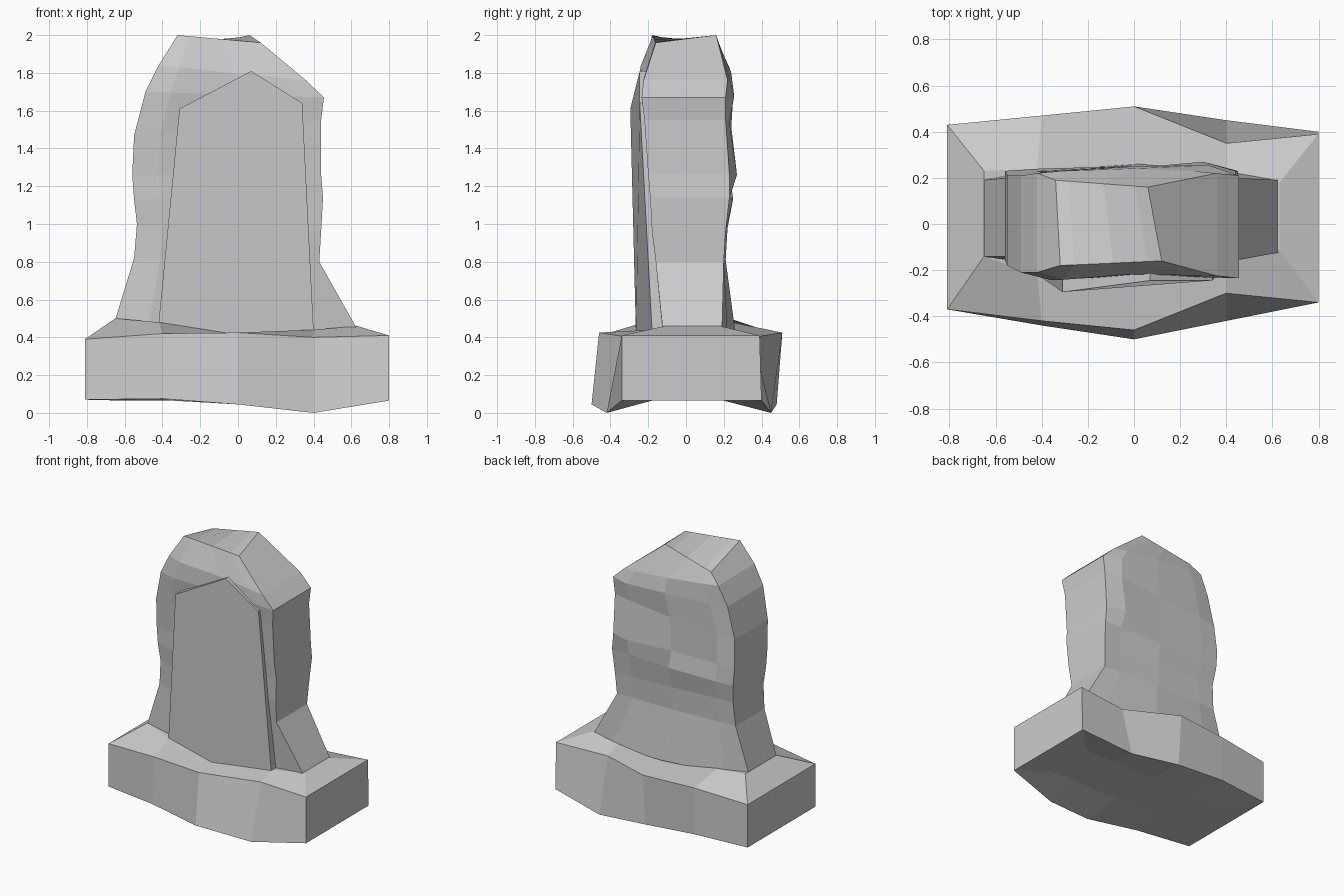
import bpy
import bmesh

if "Cube" in bpy.data.objects:
    bpy.data.objects.remove(bpy.data.objects["Cube"], do_unlink=True)

# Weathered grey stone
stone = bpy.data.materials.new("grey stone")
stone.use_nodes = True
colour = (0.6, 0.6, 0.6, 1)
stone.diffuse_color = colour
stone.node_tree.nodes["Principled BSDF"].inputs["Base Color"].default_value = colour


def finish(bm, name):
    """Turn a bmesh into a flat shaded stone object."""
    bmesh.ops.recalc_face_normals(bm, faces=bm.faces)
    mesh = bpy.data.meshes.new(name)
    bm.to_mesh(mesh)
    bm.free()
    mesh.materials.append(stone)
    part = bpy.data.objects.new(name, mesh)
    bpy.context.collection.objects.link(part)
    return part


def strip(bm, lower, upper):
    """Bridge two closed rings that have the same number of vertices."""
    for i in range(len(lower)):
        j = (i + 1) % len(lower)
        bm.faces.new((lower[i], lower[j], upper[j], upper[i]))


def loft(name, rings):
    """Skin a stack of closed rings, capping the first and the last."""
    bm = bmesh.new()
    loops = [[bm.verts.new(point) for point in ring] for ring in rings]
    for lower, upper in zip(loops, loops[1:]):
        strip(bm, lower, upper)
    # Caps run across the stone from front to back
    for loop in (loops[0], loops[-1]):
        last = len(loop) - 1
        for i in range(len(loop) // 2 - 1):
            bm.faces.new((loop[i], loop[i + 1], loop[last - i - 1], loop[last - i]))
    return finish(bm, name)


def ring(xs, front, back, zs):
    """Closed ring: front points left to right, then back points returning."""
    return list(zip(xs, front, zs)) + list(zip(xs, back, zs))[::-1]


def mix(a, b, t):
    return a + (b - a) * t


# Plinth: an irregular block with a hollowed underside and a raised, sloping top
columns = (-0.81, -0.4, 0, 0.4, 0.8)
plinth_rings = [
    ring((-0.6, -0.35, 0, 0.35, 0.6), [-0.18] * 5, [0.2] * 5, [0.065] * 5),
    ring(columns, (-0.37, -0.44, -0.5, -0.42, -0.34), (0.43, 0.47, 0.48, 0.45, 0.4),
         (0.07, 0.075, 0.045, 0, 0.065)),
    ring(columns, (-0.37, -0.42, -0.46, -0.3, -0.34), (0.43, 0.47, 0.51, 0.35, 0.39),
         (0.39, 0.42, 0.425, 0.4, 0.41)),
    ring((-0.65, -0.42, -0.03, 0.4, 0.63), (-0.14, -0.22, -0.26, -0.17, -0.11),
         (0.23, 0.24, 0.26, 0.23, 0.18), (0.5, 0.48, 0.42, 0.44, 0.46)),
]
loft("plinth", plinth_rings)

# Headstone levels: left x, left z, right x, right z,
# front left y, front right y, back y, middle bulge, right bulge
levels = [
    (-0.66, 0.46, 0.65, 0.41, -0.14, -0.12, 0.19, 0.07, 0.03),
    (-0.55, 0.82, 0.43, 0.8, -0.14, -0.16, 0.2, 0.01, 0),
    (-0.535, 1, 0.44, 0.96, -0.15, -0.18, 0.21, 0.01, 0),
    (-0.55, 1.13, 0.45, 1.14, -0.16, -0.19, 0.23, 0.02, 0),
    (-0.56, 1.26, 0.44, 1.26, -0.16, -0.2, 0.23, 0, 0.04),
    (-0.55, 1.47, 0.44, 1.55, -0.18, -0.22, 0.21, 0.03, 0.02),
    (-0.49, 1.7, 0.455, 1.67, -0.21, -0.235, 0.21, 0.04, 0.045),
    (-0.42, 1.84, 0.36, 1.76, -0.21, -0.225, 0.22, 0.02, 0.01),
]
steps = (0, 0.14, 0.52, 0.86, 1)


def spread(a, b):
    return [mix(a, b, t) for t in steps]


body_rings = []
for xl, zl, xr, zr, front_l, front_r, back, middle, right in levels:
    fronts = spread(front_l, front_r)
    fronts[1] -= 0.03
    backs = (back, back + middle / 2, back + middle, back + right, back)
    body_rings.append(ring(spread(xl, xr), fronts, backs, spread(zl, zr)))

# Chipped crown, dropping toward its rear corner
crown_front = zip(spread(-0.32, 0.12), spread(-0.18, -0.16), spread(2, 1.96))
crown_back = zip(spread(-0.34, 0.06), spread(0.19, 0.16), spread(1.91, 2))
body_rings.append(list(crown_front) + list(crown_back)[::-1])
loft("headstone", body_rings)

# Raised front slab with a pointed top
outline = [(-0.42, -0.22, 0.48), (-0.03, -0.265, 0.41), (0.4, -0.18, 0.44),
           (0.34, -0.245, 1.64), (0.07, -0.245, 1.81), (-0.31, -0.295, 1.61)]
bm = bmesh.new()
near = [bm.verts.new(p) for p in outline]
far = [bm.verts.new((x, y + 0.14, z)) for x, y, z in outline]
strip(bm, near, far)
bm.faces.new(near)
bm.faces.new(far)
finish(bm, "front_slab")
